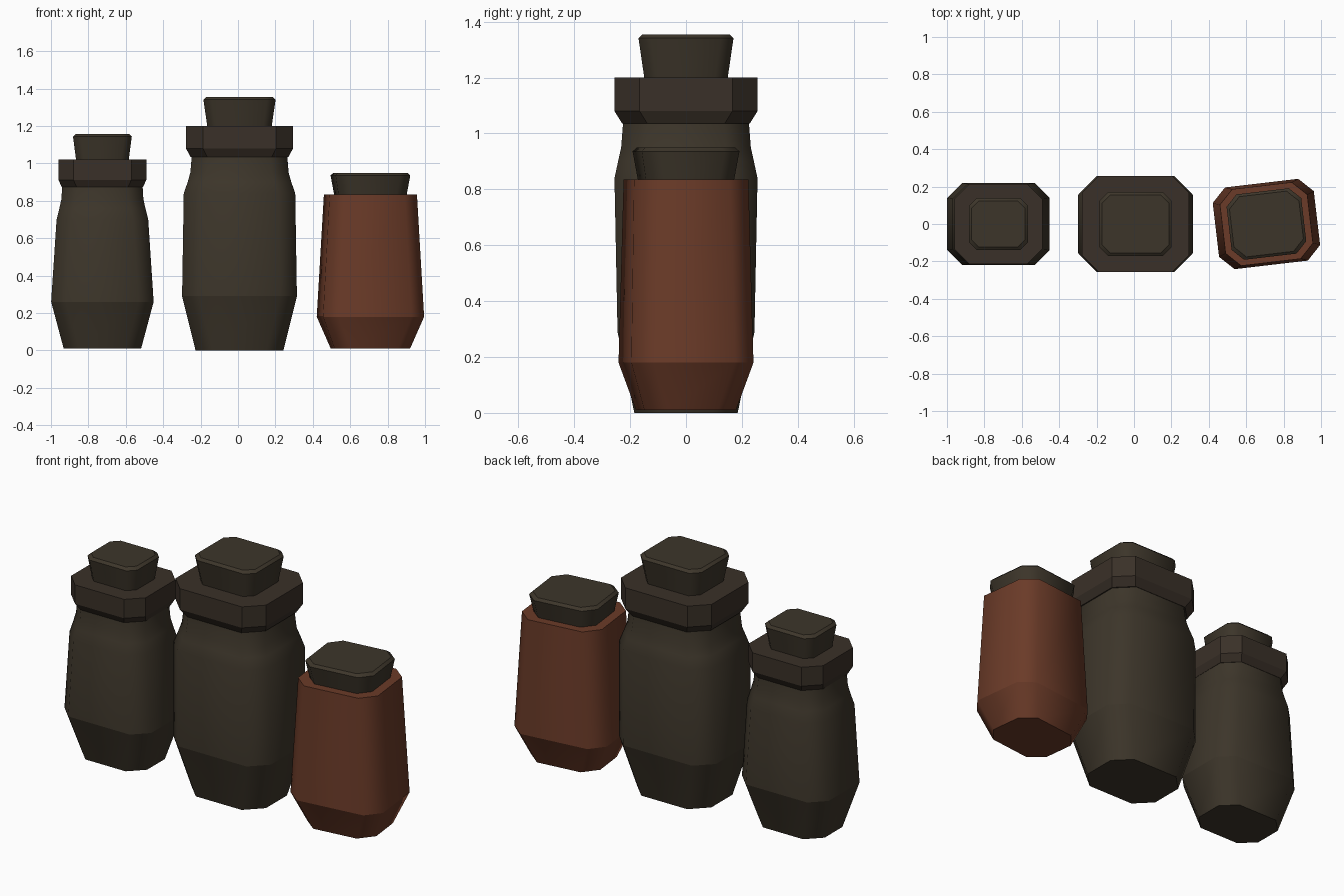
import bpy, bmesh, math

if "Cube" in bpy.data.objects:
    bpy.data.objects.remove(bpy.data.objects["Cube"])


def material(name, rgb):
    m = bpy.data.materials.new(name)
    m.diffuse_color = (*rgb, 1)
    m.use_nodes = True
    m.node_tree.nodes["Principled BSDF"].inputs["Base Color"].default_value = m.diffuse_color
    return m


DARK = material("dark olive brown", (0.046, 0.036, 0.023))
COLLAR = material("dark umber", (0.042, 0.030, 0.021))
RUST = material("rust brown", (0.145, 0.043, 0.021))


def loft(name, rings, chamfer, mat, loc, turn=0, hard=(), smooth=True):
    """Stack chamfered rectangles (z, half x, half y); 'hard' rings keep a crisp edge."""
    bm = bmesh.new()
    loops = []
    for z, hx, hy in rings:
        c = chamfer
        pts = [(hx, c - hy), (hx, hy - c), (hx - c, hy), (c - hx, hy),
               (-hx, hy - c), (-hx, c - hy), (c - hx, -hy), (hx - c, -hy)]
        loops.append([bm.verts.new((x, y, z)) for x, y in pts])
    for a, b in zip(loops, loops[1:]):
        for i in range(8):
            j = (i + 1) % 8
            bm.faces.new((a[i], a[j], b[j], b[i]))
    bm.faces.new(loops[0][::-1])
    bm.faces.new(loops[-1])
    for f in bm.faces:
        f.smooth = smooth
    for k in {0, len(rings) - 1, *hard}:
        for i in range(8):
            bm.edges.get((loops[k][i], loops[k][(i + 1) % 8])).smooth = False
    me = bpy.data.meshes.new(name)
    bm.to_mesh(me)
    bm.free()
    me.materials.append(mat)
    ob = bpy.data.objects.new(name, me)
    ob.location = (*loc, 0)
    ob.rotation_euler.z = math.radians(turn)
    bpy.context.collection.objects.link(ob)
    return ob


def stopper(name, z0, z1, hx, hy, flare, chamfer, loc, turn=0):
    """Flared plug with a small eased top edge."""
    e = 0.014
    loft(name, [(z0 - 0.03, hx - flare, hy - flare), (z1 - e, hx, hy),
                (z1, hx - e, hy - e)], chamfer, DARK, loc, turn, hard=(1,))


# Tall middle jar
mid = (0.008, 0.0)
loft("middle_jar_body", [(0, 0.235, 0.185), (0.29, 0.307, 0.245), (0.84, 0.298, 0.256),
                         (0.90, 0.277, 0.243), (0.95, 0.263, 0.232), (1.04, 0.255, 0.225)],
     0.09, DARK, mid, hard=(1,))
loft("middle_jar_collar", [(1.035, 0.262, 0.228), (1.08, 0.286, 0.256), (1.20, 0.286, 0.256)],
     0.09, COLLAR, mid, hard=(1,), smooth=False)
stopper("middle_jar_stopper", 1.20, 1.355, 0.193, 0.170, 0.025, 0.045, mid)

# Shorter left jar
left = (-0.725, 0.0)
loft("left_jar_body", [(0.01, 0.207, 0.160), (0.26, 0.274, 0.219), (0.70, 0.245, 0.215),
                       (0.76, 0.230, 0.202), (0.81, 0.219, 0.193), (0.88, 0.215, 0.188)],
     0.08, DARK, left, hard=(1,))
loft("left_jar_collar", [(0.873, 0.217, 0.190), (0.912, 0.235, 0.214), (1.02, 0.235, 0.214)],
     0.08, COLLAR, left, hard=(1,), smooth=False)
stopper("left_jar_stopper", 1.02, 1.157, 0.157, 0.138, 0.02, 0.04, left)

# Small rust jar, slightly turned
right = (0.708, 0.0)
loft("rust_jar_body", [(0.01, 0.203, 0.165), (0.18, 0.272, 0.220), (0.835, 0.235, 0.206)],
     0.075, RUST, right, 6.7, hard=(1,))
stopper("rust_jar_stopper", 0.835, 0.95, 0.201, 0.176, 0.022, 0.06, right, 6.7)
